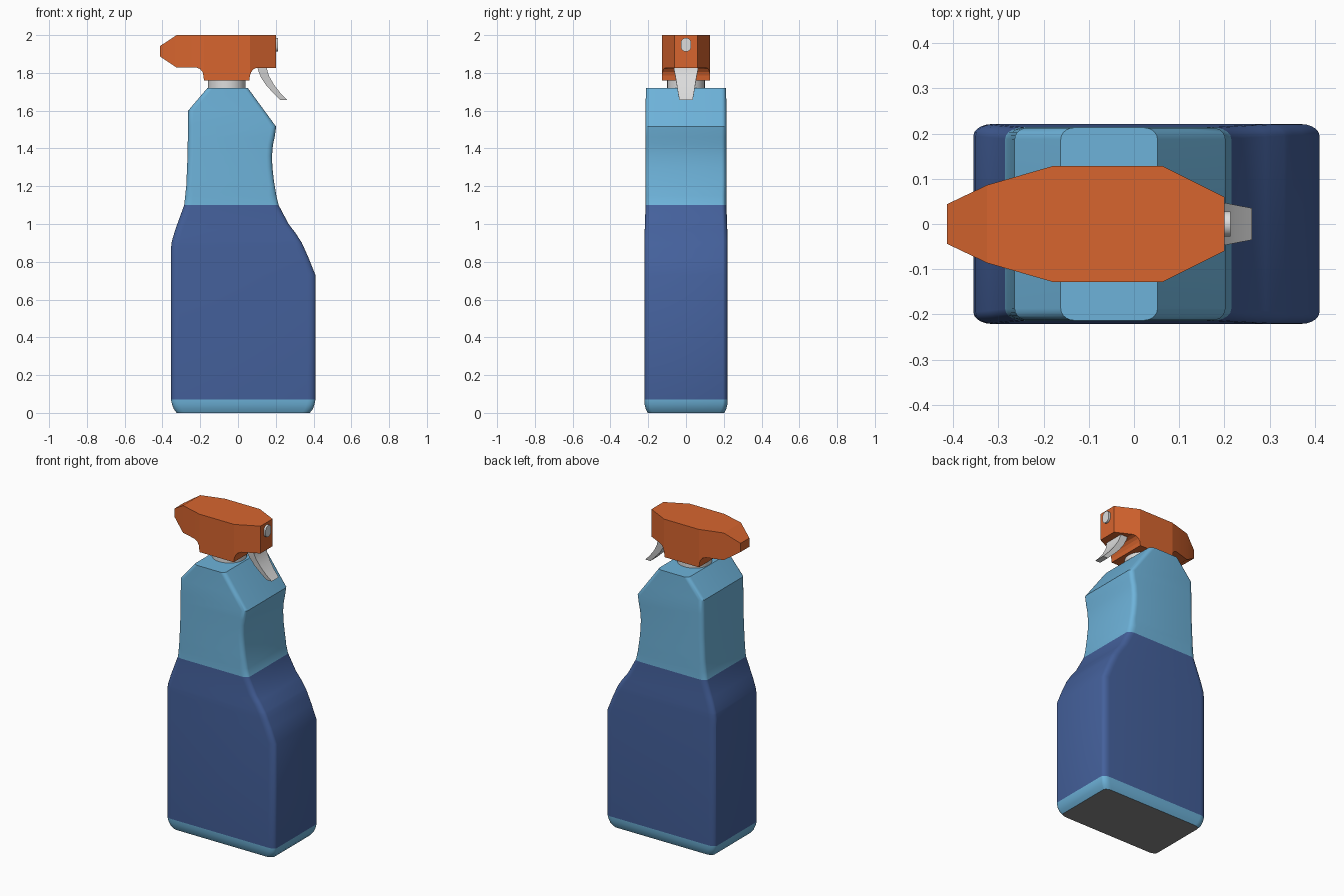
import bpy, bmesh, math

if "Cube" in bpy.data.objects:
    bpy.data.objects.remove(bpy.data.objects["Cube"])


def material(name, rgb):
    m = bpy.data.materials.new(name)
    m.diffuse_color = (*rgb, 1)
    m.use_nodes = True
    m.node_tree.nodes["Principled BSDF"].inputs["Base Color"].default_value = m.diffuse_color
    return m


LIGHT_BLUE = material("light blue", (0.155, 0.45, 0.70))
NAVY = material("label navy", (0.058, 0.118, 0.33))
ORANGE = material("orange", (0.68, 0.13, 0.028))
PALE_GREY = material("pale grey", (0.72, 0.72, 0.72))
BASE_GREY = material("base grey", (0.25, 0.25, 0.25))


def interp(points, t):
    """Piecewise linear lookup in a list of (t, value)."""
    for (a, va), (b, vb) in zip(points, points[1:]):
        if t <= b:
            return va + (vb - va) * (t - a) / (b - a)
    return points[-1][1]


def loft(name, rings, mats, rule=None, angle=25):
    """Skin a list of equal-sized rings, cap both ends, shade by angle."""
    bm = bmesh.new()
    vs = [[bm.verts.new(p) for p in r] for r in rings]
    n = len(rings[0])
    for a, b in zip(vs, vs[1:]):
        for i in range(n):
            j = (i + 1) % n
            bm.faces.new((a[i], a[j], b[j], b[i]))
    bm.faces.new(vs[0])
    bm.faces.new(vs[-1])
    bmesh.ops.recalc_face_normals(bm, faces=bm.faces)
    if rule:
        for f in bm.faces:
            f.material_index = rule(f)
    me = bpy.data.meshes.new(name)
    bm.to_mesh(me)
    bm.free()
    for m in mats:
        me.materials.append(m)
    ob = bpy.data.objects.new(name, me)
    bpy.context.collection.objects.link(ob)
    bpy.ops.object.select_all(action='DESELECT')
    ob.select_set(True)
    bpy.context.view_layer.objects.active = ob
    bpy.ops.object.shade_smooth_by_angle(angle=math.radians(angle))
    return ob


# Bottle: rounded rectangles whose left, right and depth follow profiles
LEFT = [(0, -0.325), (0.02, -0.34), (0.045, -0.349), (0.07, -0.355), (0.87, -0.355),
        (0.91, -0.35), (0.97, -0.332), (1.1, -0.285), (1.2, -0.274), (1.36, -0.267),
        (1.6, -0.264), (1.72, -0.162)]
RIGHT = [(0, 0.38), (0.02, 0.396), (0.045, 0.405), (0.07, 0.41), (0.73, 0.41),
         (0.82, 0.374), (0.9, 0.338), (0.95, 0.306), (1.0, 0.268), (1.1, 0.215),
         (1.15, 0.203), (1.23, 0.19), (1.3, 0.182), (1.36, 0.18), (1.42, 0.185),
         (1.46, 0.194), (1.515, 0.202), (1.72, 0.052)]
DEPTH = [(0, 0.203), (0.02, 0.213), (0.045, 0.219), (0.07, 0.221), (0.9, 0.221),
         (1.1, 0.214), (1.72, 0.213)]


def bottle_ring(z):
    l, r, d = (interp(p, z) for p in (LEFT, RIGHT, DEPTH))
    a = 0.042 if z < 1.2 else 0.03
    b, ring = 0.026, []
    for q, (cx, cy) in enumerate([(r - a, d - b), (l + a, d - b),
                                  (l + a, b - d), (r - a, b - d)]):
        for k in range(6):
            t = math.pi / 2 * (q + k / 5)
            ring.append((cx + a * math.cos(t), cy + b * math.sin(t), z))
    return ring


def bottle_colour(f):
    z = f.calc_center_median().z
    if z < 0.001:
        return 2
    return 1 if 0.07 < z < 1.1 else 0


heights = sorted({z for p in (LEFT, RIGHT, DEPTH) for z, _ in p})
loft("bottle", [bottle_ring(z) for z in heights],
     [LIGHT_BLUE, NAVY, BASE_GREY], bottle_colour)

# Neck collar
loft("neck_collar", [[(-0.06 + 0.1 * math.cos(math.tau * i / 32),
                       0.1 * math.sin(math.tau * i / 32), z) for i in range(32)]
                     for z in (1.715, 1.765)], [PALE_GREY])

# Sprayer head: slices along x with plan width, top and underside profiles
WIDTH = [(-0.413, 0.044), (-0.325, 0.086), (-0.18, 0.128), (0.063, 0.128), (0.2, 0.06)]
TOP = [(-0.413, 1.942), (-0.325, 2.0), (0.2, 2.0)]
UNDER = [(-0.413, 1.887), (-0.325, 1.828), (-0.22, 1.828), (-0.2, 1.82), (-0.186, 1.802),
         (-0.18, 1.76), (0.06, 1.76), (0.063, 1.785), (0.07, 1.805), (0.082, 1.82),
         (0.1, 1.827), (0.2, 1.827)]
stations = sorted({x for p in (WIDTH, TOP, UNDER) for x, _ in p})
rings = []
for x in stations:
    w, t, u = (interp(p, x) for p in (WIDTH, TOP, UNDER))
    rings.append([(x, -w, u), (x, w, u), (x, w, t), (x, -w, t)])
loft("sprayer_head", rings, [ORANGE], angle=12)

# Nozzle: upright rounded button on the head's end
nozzle = []
for x in (0.19, 0.213):
    ring = []
    for i in range(24):
        t = math.tau * (i + 0.5) / 24
        ring.append((x, 0.028 * math.cos(t),
                     1.949 + 0.028 * math.sin(t) + math.copysign(0.009, math.sin(t))))
    nozzle.append(ring)
loft("nozzle", nozzle, [PALE_GREY])

# Trigger: tapering curved lever, (inner x, inner z, outer x, outer z, half width)
TRIGGER = [(0.1, 1.85, 0.15, 1.85, 0.066), (0.106, 1.815, 0.153, 1.82, 0.064),
           (0.122, 1.775, 0.165, 1.782, 0.056), (0.15, 1.733, 0.19, 1.738, 0.049),
           (0.19, 1.69, 0.225, 1.693, 0.042), (0.225, 1.656, 0.261, 1.656, 0.035)]
loft("trigger", [[(xi, -w, zi), (xi, w, zi), (xo, w, zo), (xo, -w, zo)]
                 for xi, zi, xo, zo, w in TRIGGER], [PALE_GREY])
